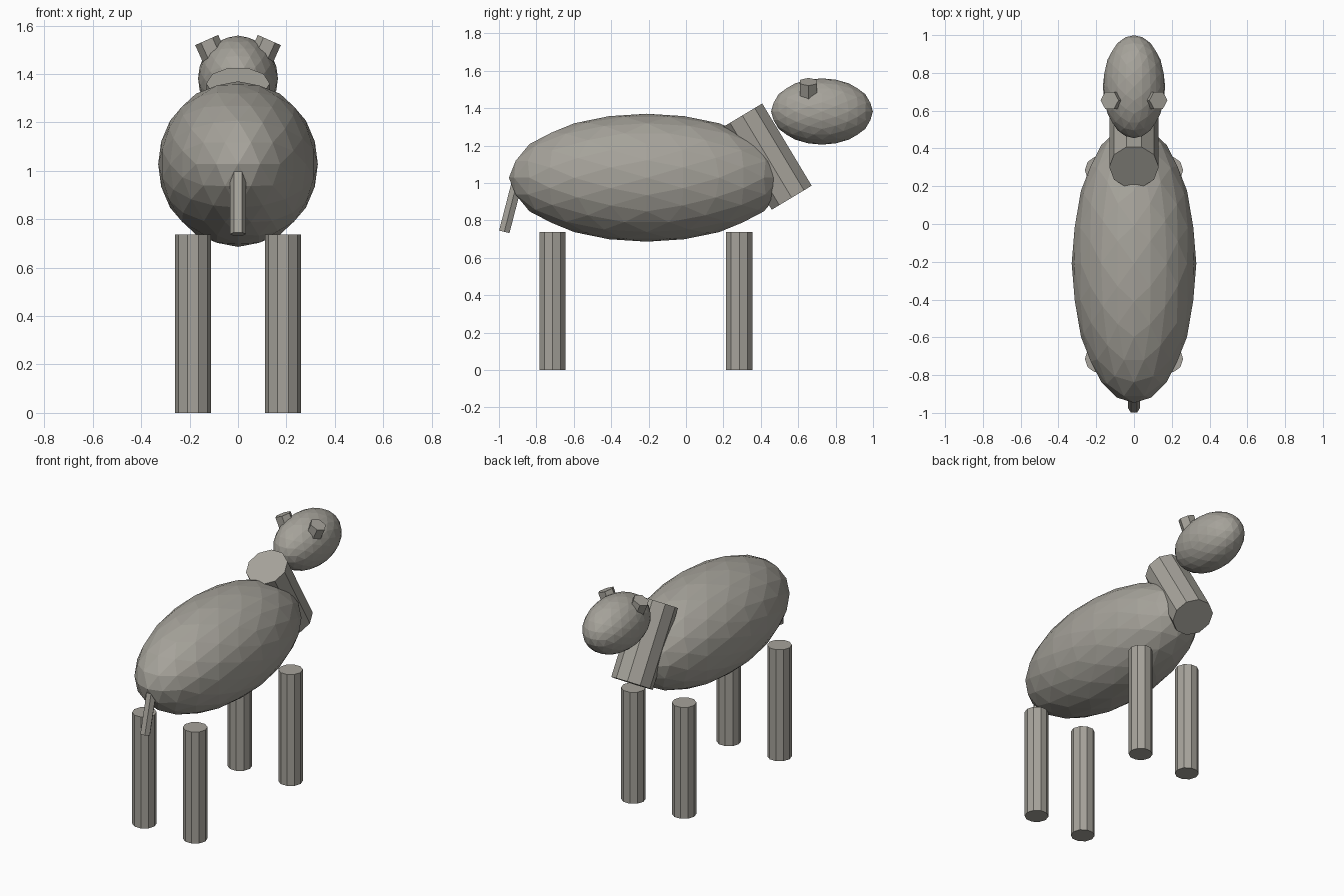
import bpy, bmesh
from math import radians, sqrt
from mathutils import Matrix, Vector

cube = bpy.data.objects.get("Cube")
if cube:
    bpy.data.objects.remove(cube, do_unlink=True)

# One stone-grey material for every part
stone = bpy.data.materials.new("stone_grey")
stone.use_nodes = True
colour = (0.38, 0.365, 0.325, 1)
stone.diffuse_color = colour
stone.node_tree.nodes["Principled BSDF"].inputs["Base Color"].default_value = colour


def add_part(name, bm, matrix):
    bmesh.ops.transform(bm, matrix=matrix, verts=bm.verts)
    bmesh.ops.recalc_face_normals(bm, faces=bm.faces)
    mesh = bpy.data.meshes.new(name)
    bm.to_mesh(mesh)
    bm.free()
    mesh.materials.append(stone)
    obj = bpy.data.objects.new(name, mesh)
    bpy.context.collection.objects.link(obj)
    return obj


def faceted_ellipsoid(name, centre, radii):
    """Axis-aligned icosahedron, split twice and rounded out."""
    bm = bmesh.new()
    golden = (1 + sqrt(5)) / 2
    for a in (-1, 1):
        for b in (-golden, golden):
            for co in ((a, b, 0), (0, a, b), (b, 0, a)):
                bm.verts.new(Vector(co).normalized())
    bmesh.ops.convex_hull(bm, input=bm.verts[:])
    for _ in range(2):
        bmesh.ops.subdivide_edges(bm, edges=bm.edges[:], cuts=1, use_grid_fill=True)
        for v in bm.verts:
            v.co.normalize()
    return add_part(name, bm, Matrix.Translation(centre) @ Matrix.Diagonal((*radii, 1)))


def prism(name, centre, radius, length, sides, angle=0, axis='X'):
    """Straight many-sided rod with corners on the x axis, then tilted."""
    bm = bmesh.new()
    bmesh.ops.create_cone(bm, cap_ends=True, segments=sides, radius1=radius,
                          radius2=radius, depth=length)
    tilt = Matrix.Rotation(radians(angle), 4, axis)
    turn = Matrix.Rotation(radians(90), 4, 'Z')
    return add_part(name, bm, Matrix.Translation(centre) @ tilt @ turn)


# Torso, neck, head and tail
faceted_ellipsoid("body", (0, -0.21, 1.028), (0.33, 0.737, 0.342))
faceted_ellipsoid("head", (0, 0.727, 1.382), (0.165, 0.272, 0.177))
prism("neck", (0, 0.433, 1.141), 0.131, 0.513, 10, 31)
prism("tail", (0, -0.934, 0.884), 0.033, 0.3, 6, -14.5)

# Legs and ears, mirrored across the middle
for side, s in (("left", 1), ("right", -1)):
    for end, y in (("front", 0.285), ("back", -0.714)):
        prism(f"{end}_{side}_leg", (s * 0.186, y, 0.369), 0.074, 0.738, 10)
    prism(f"{side}_ear", (s * 0.109, 0.655, 1.495), 0.052, 0.1, 6, s * 24, 'Y')
